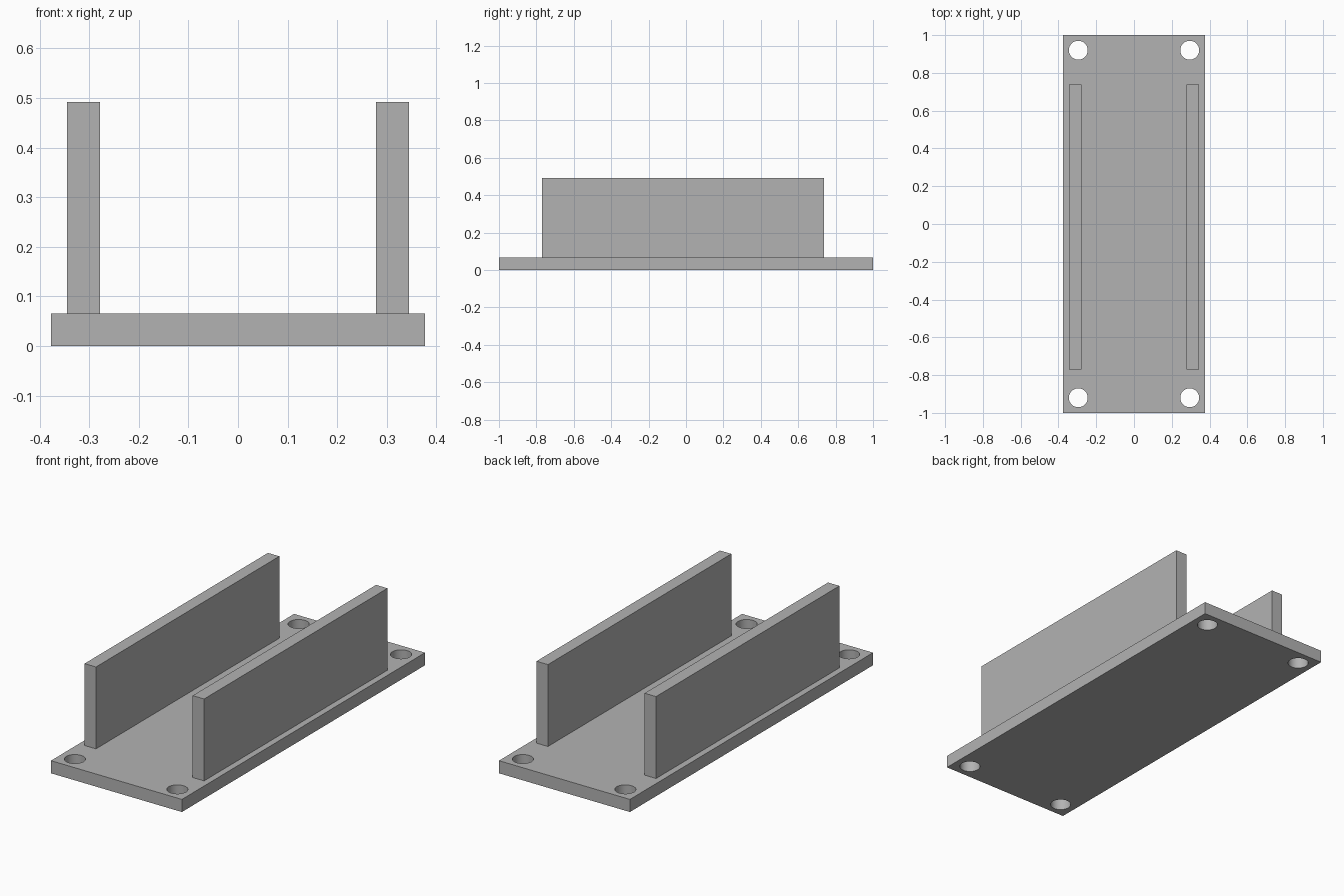
import bpy

default = bpy.data.objects.get("Cube")
if default:
    bpy.data.objects.remove(default, do_unlink=True)

GREY = (0.45, 0.45, 0.45, 1.0)
grey = bpy.data.materials.new("plain grey")
grey.use_nodes = True
grey.diffuse_color = GREY
grey.node_tree.nodes["Principled BSDF"].inputs["Base Color"].default_value = GREY

HALF_W, HALF_L, THICK = 0.377, 1.0, 0.0656
WALL_TOP = 0.492
WALL_BACK, WALL_FRONT = 0.738, -0.7705
HOLE_X, HOLE_Y, HOLE_R = 0.295, 0.92, 0.05


def box(name, low, high):
    """Box between two opposite corners."""
    bpy.ops.mesh.primitive_cube_add(size=1, location=[(a + b) / 2 for a, b in zip(low, high)])
    ob = bpy.context.object
    ob.name = name
    ob.scale = [b - a for a, b in zip(low, high)]
    bpy.ops.object.transform_apply(location=False, rotation=False, scale=True)
    ob.data.materials.append(grey)
    return ob


# Base plate
plate = box("base_plate", (-HALF_W, -HALF_L, 0), (HALF_W, HALF_L, THICK))

# Screw holes through the four corners
for x in (-HOLE_X, HOLE_X):
    for y in (-HOLE_Y, HOLE_Y):
        bpy.ops.mesh.primitive_cylinder_add(vertices=48, radius=HOLE_R, depth=THICK * 3,
                                            location=(x, y, THICK / 2))
        cutter = bpy.context.object
        cutter.name = "hole_cutter"
        cutter.hide_render = True
        cutter.data.materials.append(grey)
        cut = plate.modifiers.new("screw_hole", 'BOOLEAN')
        cut.operation = 'DIFFERENCE'
        cut.solver = 'EXACT'
        cut.object = cutter
        bpy.context.view_layer.objects.active = plate
        bpy.ops.object.modifier_apply(modifier=cut.name)
        bpy.data.objects.remove(cutter, do_unlink=True)

# Smooth hole walls, sharp plate edges
bpy.ops.object.select_all(action='DESELECT')
plate.select_set(True)
bpy.context.view_layer.objects.active = plate
bpy.ops.object.shade_smooth_by_angle()

# Side walls, inset half a wall thickness from the plate edges
for name, side in (("left_wall", 1), ("right_wall", -1)):
    outer = side * (HALF_W - THICK / 2)
    inner = outer - side * THICK
    box(name, (min(outer, inner), WALL_FRONT, THICK), (max(outer, inner), WALL_BACK, WALL_TOP))
